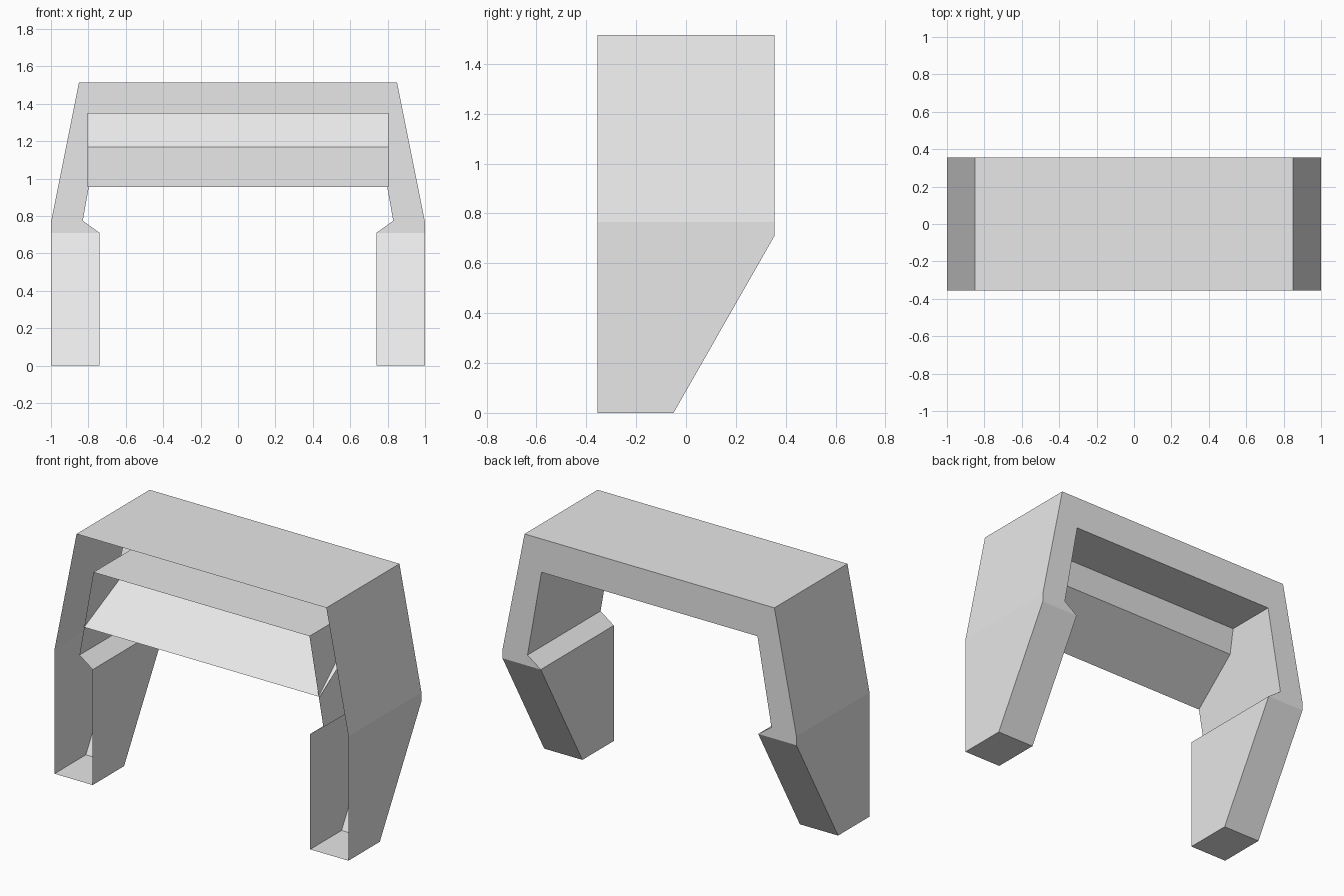
import bpy
import bmesh

if "Cube" in bpy.data.objects:
    bpy.data.objects.remove(bpy.data.objects["Cube"], do_unlink=True)

FRONT, BACK, BEND, FOOT = -0.355, 0.355, 0.71, -0.05

grey = bpy.data.materials.new("light_grey")
grey.use_nodes = True
grey.diffuse_color = (0.8, 0.8, 0.8, 1)
grey.node_tree.nodes["Principled BSDF"].inputs["Base Color"].default_value = (0.8, 0.8, 0.8, 1)


def finish(bm, name):
    mesh = bpy.data.meshes.new(name)
    bm.to_mesh(mesh)
    bm.free()
    mesh.materials.append(grey)
    obj = bpy.data.objects.new(name, mesh)
    bpy.context.collection.objects.link(obj)
    return obj


def back_y(z):
    # The rear face leans forward below the bend
    return FOOT + (BACK - FOOT) * min(z / BEND, 1)


# Half of the arch outline: outer side from the top down, then inner side up
outer = [(0, 1.515), (0.85, 1.515), (1, 0.765), (1, BEND), (1, 0)]
inner = [(0.74, 0), (0.74, BEND), (0.83, 0.775), (0.735, 1.31), (0, 1.31)]
outline = outer + inner

# Arch shell: skin and rear wall, with the front left open
bm = bmesh.new()
front = [bm.verts.new((x, FRONT, z)) for x, z in outline]
rear = [bm.verts.new((x, back_y(z), z)) for x, z in outline]
for i in range(len(outline) - 1):
    bm.faces.new((front[i], front[i + 1], rear[i + 1], rear[i]))
bm.faces.new(rear[:4] + rear[6:])
bm.faces.new(rear[3:7])
bmesh.ops.recalc_face_normals(bm, faces=bm.faces)
arch = finish(bm, "arch_shell")
mirror = arch.modifiers.new("mirror", "MIRROR")
mirror.use_axis[0] = True
mirror.use_clip = True

# Folded sheet hung across the opening
bm = bmesh.new()
fold = [(FRONT, 0.955), (-0.023, 1.17), (0.05, 1.35)]
rows = [[bm.verts.new((x, y, z)) for x in (-0.805, 0.805)] for y, z in fold]
for low, high in zip(rows, rows[1:]):
    bm.faces.new((low[0], low[1], high[1], high[0]))
finish(bm, "folded_panel")
